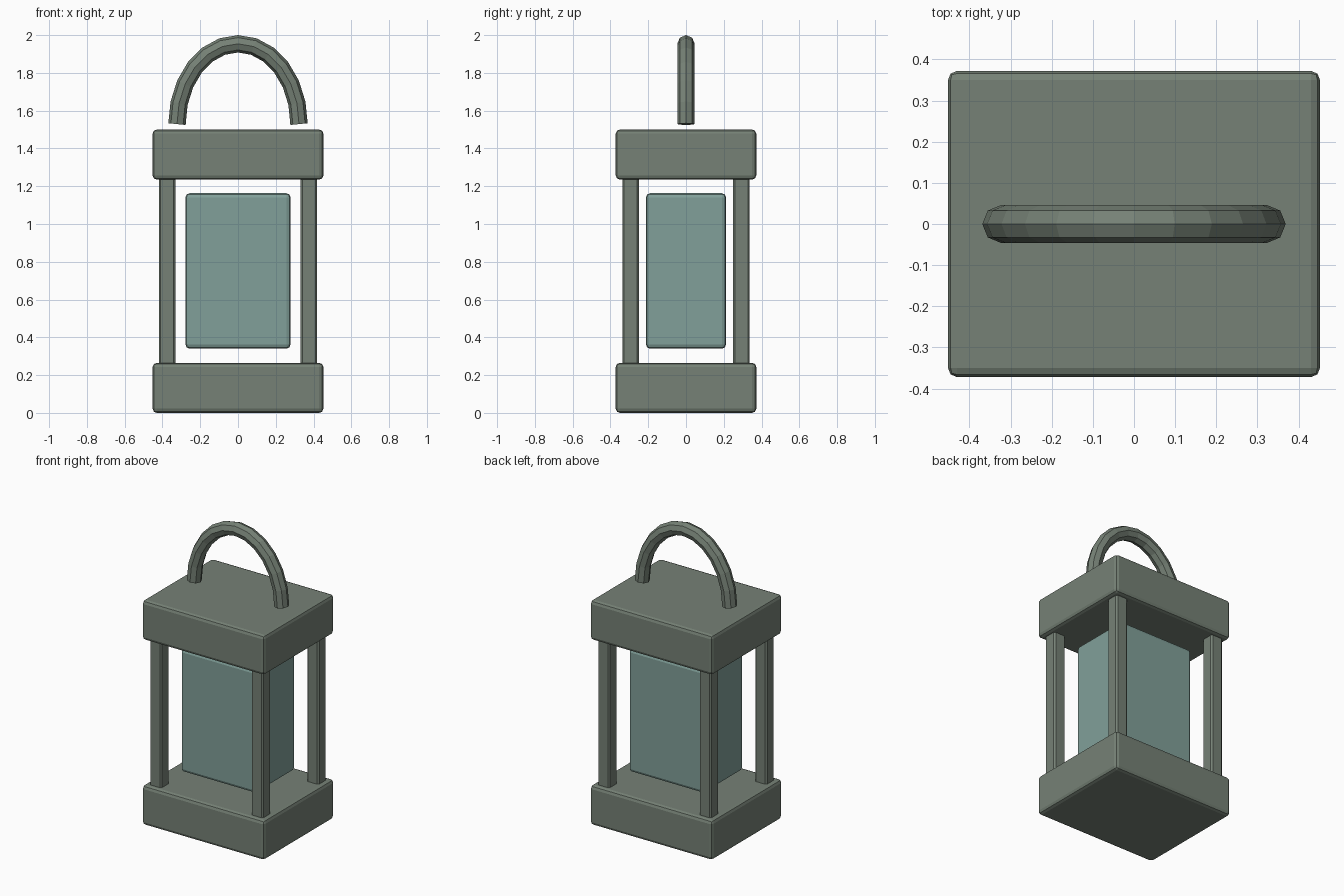
import bpy
import math

if "Cube" in bpy.data.objects:
    bpy.data.objects.remove(bpy.data.objects["Cube"])


def make_material(name, rgb):
    mat = bpy.data.materials.new(name)
    mat.diffuse_color = (*rgb, 1.0)
    mat.use_nodes = True
    mat.node_tree.nodes["Principled BSDF"].inputs["Base Color"].default_value = mat.diffuse_color
    return mat


frame_mat = make_material("frame_green_grey", (0.18, 0.22, 0.18))
glass_mat = make_material("pane_teal", (0.22, 0.35, 0.32))


def bevelled_box(name, x, y, z_low, z_high, width, depth, bevel, segments, mat):
    bpy.ops.mesh.primitive_cube_add(size=1, location=(x, y, (z_low + z_high) / 2))
    obj = bpy.context.object
    obj.name = name
    obj.scale = (width, depth, z_high - z_low)
    bpy.ops.object.transform_apply(location=False, rotation=False, scale=True)
    mod = obj.modifiers.new("edge_bevel", 'BEVEL')
    mod.width = bevel
    mod.segments = segments
    obj.data.materials.append(mat)
    return obj


# Base and cap blocks
bevelled_box("base", 0, 0, 0.0, 0.265, 0.904, 0.744, 0.022, 2, frame_mat)
bevelled_box("cap", 0, 0, 1.235, 1.5, 0.904, 0.744, 0.022, 2, frame_mat)

# Glowing core between the posts
bevelled_box("glass_core", 0, 0, 0.34, 1.163, 0.556, 0.424, 0.022, 2, glass_mat)

# Four corner posts, ends sunk slightly into the blocks
for x_name, sx in (("left", -1), ("right", 1)):
    for y_name, sy in (("front", -1), ("back", 1)):
        bevelled_box(f"{y_name}_{x_name}_post", sx * 0.375, sy * 0.293,
                     0.25, 1.25, 0.088, 0.088, 0.01, 1, frame_mat)

# Carrying handle: half-ellipse path swept with an octagon
SEGMENTS, SIDES, TUBE = 12, 8, 0.046
HALF_WIDTH, RISE, FOOT_Z = 0.323, 0.425, 1.529
verts, faces = [], []
for i in range(SEGMENTS + 1):
    a = math.pi * i / SEGMENTS
    px, pz = HALF_WIDTH * math.cos(a), FOOT_Z + RISE * math.sin(a)
    # Outward normal, averaged from the ellipse tangent; ends follow the end segment
    t = min(max(a, math.pi / SEGMENTS / 2), math.pi - math.pi / SEGMENTS / 2)
    nx, nz = RISE * math.cos(t), HALF_WIDTH * math.sin(t)
    length = math.hypot(nx, nz)
    for k in range(SIDES):
        b = 2 * math.pi * k / SIDES
        out = TUBE * math.cos(b)
        verts.append((px + out * nx / length, TUBE * math.sin(b), pz + out * nz / length))
for i in range(SEGMENTS):
    for k in range(SIDES):
        n = (k + 1) % SIDES
        faces.append((i * SIDES + k, (i + 1) * SIDES + k,
                      (i + 1) * SIDES + n, i * SIDES + n))
faces.append(tuple(range(SIDES)))
faces.append(tuple(reversed(range(SEGMENTS * SIDES, (SEGMENTS + 1) * SIDES))))
mesh = bpy.data.meshes.new("handle")
mesh.from_pydata(verts, [], faces)
handle = bpy.data.objects.new("handle", mesh)
bpy.context.collection.objects.link(handle)
mesh.materials.append(frame_mat)

# Make the handle's normals point outward
bpy.ops.object.select_all(action='DESELECT')
handle.select_set(True)
bpy.context.view_layer.objects.active = handle
bpy.ops.object.mode_set(mode='EDIT')
bpy.ops.mesh.select_all(action='SELECT')
bpy.ops.mesh.normals_make_consistent(inside=False)
bpy.ops.object.mode_set(mode='OBJECT')
